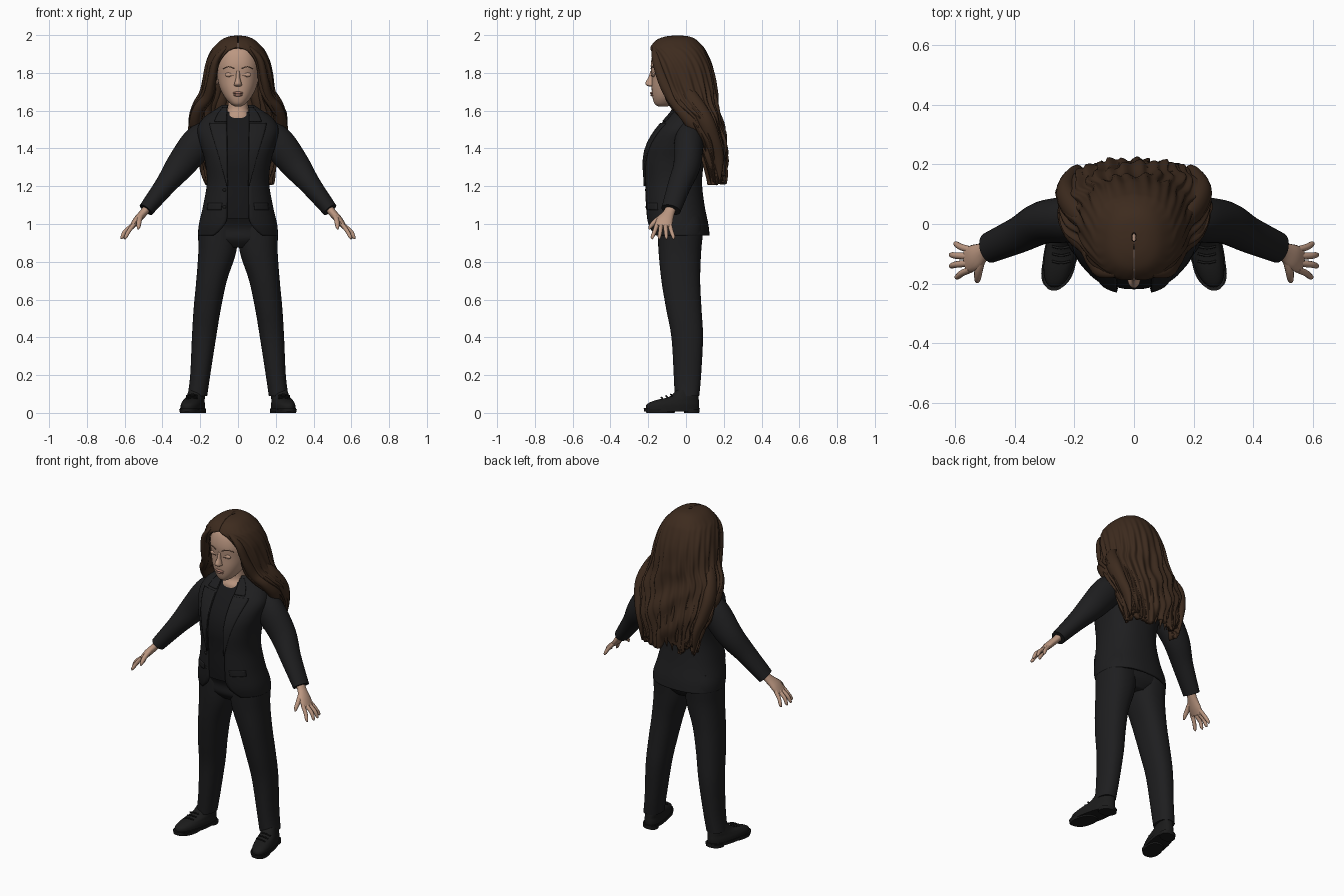
import bpy, bmesh, math, random
from mathutils import Vector

random.seed(4)
cube = bpy.data.objects.get("Cube")
if cube:
    bpy.data.objects.remove(cube)


def material(name, r, g, b):
    m = bpy.data.materials.new(name)
    m.use_nodes = True
    m.diffuse_color = (r, g, b, 1)
    node = m.node_tree.nodes["Principled BSDF"]
    node.inputs["Base Color"].default_value = (r, g, b, 1)
    node.inputs["Roughness"].default_value = 0.8
    return m


SUIT = material("black suit cloth", .013, .013, .014)
SHIRT = material("black shirt cloth", .009, .009, .010)
LEATHER = material("black leather", .011, .011, .011)
SKIN = material("skin", .50, .31, .22)
LIPS = material("lips", .40, .20, .15)
HAIR = material("brown hair", .047, .024, .013)
BROW = material("brow brown", .16, .09, .06)


def spline(rows, steps=5):
    """Smooth interpolation of rows of numbers."""
    out = []
    for i in range(len(rows) - 1):
        a, b, c, d = (rows[max(0, min(len(rows) - 1, i + k))] for k in (-1, 0, 1, 2))
        for s in range(steps):
            t = s / steps
            out.append(tuple(q + .5 * t * (r - p + t * (2*p - 5*q + 4*r - e + t * (3*(q - r) + e - p)))
                             for p, q, r, e in zip(a, b, c, d)))
    return out + [tuple(rows[-1])]


def row_at(rows, z):
    for a, b in zip(rows, rows[1:]):
        if a[0] <= z <= b[0]:
            t = (z - a[0]) / (b[0] - a[0])
            return [p + (q - p) * t for p, q in zip(a, b)]
    return rows[-1] if z > rows[-1][0] else rows[0]


def oval(row, start=0, count=40, n=2.3):
    """Horizontal ring from (z, centre x, half width, front y, back y)."""
    z, cx, w, f, b = row[:5]
    cy, d = (f + b) / 2, (b - f) / 2
    pts = []
    for i in range(count + (1 if start else 0)):
        a = start + (math.tau - 2 * start) * i / count
        s, c = math.sin(a), math.cos(a)
        pts.append(Vector((cx + w * math.copysign(abs(s) ** (2 / n), s),
                           cy - d * math.copysign(abs(c) ** (2 / n), c), z)))
    return pts


def front(rows, x, z, n=2.3):
    _, cx, w, f, b = row_at(rows, z)[:5]
    k = max(0, 1 - min(1, abs((x - cx) / w)) ** n) ** (1 / n)
    return (f + b) / 2 - (b - f) / 2 * k


def skin_grid(name, rings, mat, closed=True, thick=0, angle=50):
    bm = bmesh.new()
    vs = [[bm.verts.new(p) for p in ring] for ring in rings]
    n = len(rings[0])
    for lo, hi in zip(vs, vs[1:]):
        for j in range(n if closed else n - 1):
            k = (j + 1) % n
            bm.faces.new((lo[j], lo[k], hi[k], hi[j]))
    if closed:
        bm.faces.new(vs[0][::-1])
        bm.faces.new(vs[-1])
        bmesh.ops.recalc_face_normals(bm, faces=bm.faces)
    me = bpy.data.meshes.new(name)
    bm.to_mesh(me)
    bm.free()
    me.materials.append(mat)
    ob = bpy.data.objects.new(name, me)
    bpy.context.collection.objects.link(ob)
    if thick:
        mod = ob.modifiers.new("thickness", "SOLIDIFY")
        mod.thickness, mod.offset = thick, -1
    bpy.ops.object.select_all(action="DESELECT")
    ob.select_set(True)
    bpy.context.view_layer.objects.active = ob
    bpy.ops.object.shade_smooth_by_angle(angle=math.radians(angle))
    return ob


def loft(name, rows, mat, n=2.3):
    return skin_grid(name, [oval(r, n=n) for r in spline(rows)], mat)


def tube(name, path, mat, sides=16):
    """Tube through (x, y, z, thickness radius, sideways radius)."""
    pts = spline(path)
    rings = []
    for i, p in enumerate(pts):
        t = (Vector(pts[min(i + 1, len(pts) - 1)][:3]) - Vector(pts[max(i - 1, 0)][:3])).normalized()
        ref = Vector((0, 1, 0)) if abs(t.y) < .9 else Vector((1, 0, 0))
        b = (ref - t * t.dot(ref)).normalized()
        a = b.cross(t)
        rings.append([Vector(p[:3]) + b * p[4] * math.cos(math.tau * k / sides)
                      + a * p[3] * math.sin(math.tau * k / sides) for k in range(sides)])
    return skin_grid(name, rings, mat)


def ball(name, loc, size, mat):
    rows = []
    for i in range(9):
        a = math.pi * (.02 + .96 * i / 8) - math.pi / 2
        r = math.cos(a)
        rows.append((loc[2] + size[2] * math.sin(a), loc[0], size[0] * r, loc[1] - size[1] * r, loc[1] + size[1] * r))
    return skin_grid(name, [oval(r, count=16, n=2) for r in rows], mat)


# Jacket, open at the front
torso = spline([(.94, 0, .212, -.185, .125), (1.0, 0, .207, -.205, .118), (1.1, 0, .184, -.217, .098),
                (1.22, 0, .165, -.222, .085), (1.33, 0, .175, -.228, .095), (1.42, 0, .20, -.208, .105),
                (1.5, 0, .215, -.16, .1), (1.56, 0, .185, -.108, .085), (1.6, 0, .13, -.075, .06),
                (1.63, 0, .085, -.06, .05)], 6)
rings = []
for row in torso:
    gap = .058 + (max(0, 1.04 - row[0]) / .1) ** 2 * .07
    rings.append(oval(row, math.asin(min(.95, (gap / row[2]) ** 1.15)), 56))
skin_grid("jacket", rings, SUIT, closed=False, thick=.012)

# Shirt under the jacket
loft("shirt", [(z, 0, w - .016, f + .009, b - .02) for z, _, w, f, b in torso if 1.02 < z < 1.6][::3], SHIRT)


def plate(name, rows, mat, side, lift=.008):
    """Thin cloth plate on the jacket front from (z, inner x, outer x)."""
    rings = []
    for z, a, b in spline(rows, 4):
        xs = [a + (b - a) * i / 8 for i in range(9)]
        if side < 0:
            xs = [-x for x in xs[::-1]]
        rings.append([Vector((x, front(torso, x, z) - lift, z)) for x in xs])
    return skin_grid(name, rings, mat, closed=False, thick=.009)


LEFT_RIGHT = ((1, "left"), (-1, "right"))
for s, side in LEFT_RIGHT:
    # Jacket details
    plate(side + "_lapel", [(1.2, .056, .06), (1.35, .058, .10), (1.5, .06, .145), (1.535, .06, .15)], SUIT, s)
    plate(side + "_collar", [(1.545, .062, .125), (1.58, .06, .11), (1.62, .058, .08)], SUIT, s)
    plate(side + "_pocket_flap", [(1.075, .09, .165), (1.11, .085, .16)], SUIT, s, .005)

    # Sleeve
    tube(side + "_sleeve", [(s * .15, .025, 1.49, .075, .07), (s * .215, .015, 1.425, .088, .078),
                            (s * .305, .005, 1.31, .077, .072), (s * .385, -.035, 1.205, .056, .062),
                            (s * .487, -.08, 1.075, .041, .052)], SUIT, 24)

    # Hand with four fingers and a thumb
    tube(side + "_palm", [(s * .46, -.07, 1.11, .022, .028), (s * .5, -.09, 1.06, .021, .03),
                          (s * .535, -.112, 1.02, .02, .044), (s * .562, -.122, .985, .014, .043)], SKIN)
    for i, finger in enumerate(("index", "middle", "ring", "little")):
        y0, y1 = -.153 + .022 * i, -.178 + .037 * i
        tip = (.600, .619, .619, .604)[i]
        tube(f"{side}_{finger}_finger", [(s * .55, y0, 1.0, .012, .012), (s * (tip - .022), (y0 + y1) / 2, .962, .011, .011),
                                         (s * (tip - .006), y1, .932, .009, .009), (s * tip, y1, .92, .003, .003)], SKIN, 10)
    tube(side + "_thumb", [(s * .51, -.11, 1.05, .014, .016), (s * .522, -.155, 1.02, .014, .014),
                           (s * .526, -.185, .99, .011, .011), (s * .528, -.195, .972, .004, .004)], SKIN, 10)

    # Trouser leg
    loft(side + "_trouser_leg", [(.09, s * .215, .052, -.06, .07), (.2, s * .2, .053, -.065, .08),
                                 (.4, s * .18, .064, -.077, .09), (.55, s * .163, .072, -.105, .082),
                                 (.7, s * .14, .081, -.13, .075), (.85, s * .11, .1, -.145, .08),
                                 (.97, s * .106, .104, -.15, .09), (1.04, s * .1, .09, -.15, .08)], SUIT)

    # Shoe, turned slightly outward by a shear
    upper = loft(side + "_shoe", [(.02, s * .225, .055, -.212, .068), (.045, s * .225, .055, -.208, .07),
                                  (.066, s * .224, .05, -.165, .068), (.085, s * .222, .046, -.09, .066),
                                  (.12, s * .218, .042, -.05, .062)], LEATHER)
    sole = loft(side + "_sole", [(.008, s * .225, .058, -.222, .072), (.026, s * .225, .059, -.224, .073)], LEATHER)
    heel = loft(side + "_heel", [(0, s * .225, .048, -.01, .07), (.02, s * .225, .05, -.015, .072)], LEATHER)
    toe = loft(side + "_forefoot_sole", [(0, s * .225, .052, -.21, -.06), (.02, s * .225, .056, -.22, -.05)], LEATHER)
    for ob in (upper, sole, heel, toe):
        for v in ob.data.vertices:
            v.co.x -= s * .2 * v.co.y
    for i in range(3):
        y, z = -.125 + .025 * i, .078 + .008 * i
        tube(f"{side}_lace_{i + 1}", [(s * .215, y, z, .004, .004), (s * .245, y - .006, z + .004, .004, .004),
                                      (s * .275, y, z - .004, .004, .004)], LEATHER, 8)

for i in range(2):
    z = 1.18 - .09 * i
    ball(f"jacket_button_{i + 1}", (-.072, front(torso, -.072, z), z), (.009, .006, .009), LEATHER)

# Trouser seat
loft("trouser_seat", [(.875, 0, .08, -.11, .05), (.92, 0, .195, -.145, .083),
                      (.98, 0, .202, -.15, .09), (1.05, 0, .17, -.19, .075)], SUIT)

# Neck and head
loft("neck", [(1.54, 0, .085, -.10, .04), (1.575, 0, .07, -.096, .04), (1.605, 0, .056, -.078, .04),
              (1.65, 0, .052, -.075, .045), (1.7, 0, .052, -.07, .05)], SKIN)
head = [(1.622, 0, .015, -.145, -.1), (1.636, 0, .04, -.166, -.05), (1.67, 0, .07, -.177, 0),
        (1.72, 0, .096, -.182, .06), (1.78, 0, .11, -.182, .09), (1.85, 0, .115, -.186, .1),
        (1.92, 0, .1, -.165, .08), (1.96, 0, .06, -.11, .05)]
loft("head", head, SKIN)
head = spline(head)

# Face
loft("nose", [(1.728, 0, .012, -.195, -.16), (1.735, 0, .021, -.211, -.16), (1.748, 0, .018, -.215, -.16),
              (1.775, 0, .011, -.2, -.16), (1.81, 0, .01, -.188, -.16)], SKIN, 2)
ball("upper_lip", (0, -.178, 1.694), (.028, .012, .007), LIPS)
ball("lower_lip", (0, -.177, 1.682), (.024, .012, .007), LIPS)
for s, side in LEFT_RIGHT:
    ball(side + "_eyelid", (s * .045, front(head, .045, 1.79) + .004, 1.79), (.025, .009, .012), SKIN)
    tube(side + "_lash_line", [(s * x, front(head, x, 1.787) - .003, z, .002, .002)
                               for x, z in ((.024, 1.786), (.045, 1.783), (.068, 1.789))], BROW, 6)
    tube(side + "_eyebrow", [(s * x, front(head, x, z), z, .003, .003)
                             for x, z in ((.02, 1.822), (.05, 1.833), (.08, 1.822))], BROW, 6)
    ball(side + "_ear", (s * .113, -.03, 1.77), (.012, .022, .035), SKIN)

# Hair shell, open around the face, with strand ripples and a ragged end:
# z, centre, half width, front, back, opening angle in degrees
hair = spline([(1.25, 0, .175, .10, .205, 68), (1.35, 0, .205, .05, .215, 68), (1.45, 0, .242, .0, .208, 70),
               (1.55, 0, .256, -.06, .185, 66), (1.63, 0, .23, -.12, .168, 50), (1.7, 0, .195, -.15, .163, 42),
               (1.8, 0, .18, -.18, .148, 38), (1.86, 0, .168, -.19, .13, 33), (1.91, 0, .147, -.192, .108, 20),
               (1.94, 0, .125, -.187, .09, 1), (1.975, 0, .088, -.155, .055, 1), (1.992, 0, .05, -.11, .02, 1),
               (1.998, 0, .008, -.06, -.03, 1)], 6)
COUNT = 150
ends = [random.uniform(-.05, .025) for _ in range(COUNT // 5 + 2)]
rings = []
for row in hair:
    z = row[0]
    low = min(1, max(0, (1.97 - z) / .3))
    ring = oval(row, math.radians(max(.5, row[5])), COUNT, 2.3)
    for j, p in enumerate(ring):
        u = j / COUNT
        ripple = .006 * math.sin(46 * u * math.pi + 9 * z) + .005 * math.sin(22 * u * math.pi - 14 * z)
        ripple += .007 * math.sin(z * 34 + 5 * math.sin(u * 6)) * min(1, max(0, (1.75 - z) / .2))
        out = Vector((p.x, p.y - (row[3] + row[4]) / 2, 0)).normalized()
        p += out * ripple * low
        tail = max(0, (1.45 - z) / .2)
        t = j % 5 / 5
        p.z += tail ** 2 * (ends[j // 5] * (1 - t) + ends[j // 5 + 1] * t)
    rings.append(ring)
skin_grid("hair", rings, HAIR, closed=False, thick=.024, angle=70)

# Loose wavy locks beside the face and over the back of the shoulders
for s, side in LEFT_RIGHT:
    tube(side + "_front_lock", [(s * .06, -.165, 1.935, .01, .015), (s * .115, -.155, 1.87, .018, .025),
                                (s * .14, -.12, 1.76, .022, .03), (s * .16, -.07, 1.67, .028, .035),
                                (s * .205, -.02, 1.61, .032, .04), (s * .225, .04, 1.53, .033, .04),
                                (s * .2, .09, 1.44, .025, .03), (s * .195, .12, 1.35, .016, .02),
                                (s * .18, .15, 1.25, .002, .002)], HAIR)
    tube(side + "_shoulder_lock", [(s * .16, .0, 1.72, .02, .03), (s * .205, .05, 1.64, .03, .04),
                                   (s * .228, .1, 1.55, .034, .045), (s * .215, .14, 1.45, .03, .04),
                                   (s * .19, .17, 1.35, .02, .03), (s * .175, .18, 1.22, .002, .002)], HAIR)
for i in range(9):
    x = -.15 + .0375 * i
    y = .185 - 1.2 * x * x
    tube(f"back_lock_{i + 1}", [(x * 1.15, y - .005, 1.5, .012, .014), (x * 1.08, y + .012, 1.38, .015, .018),
                                (x, y + .008, 1.28, .011, .014),
                                (x * .95, y, 1.2 + random.uniform(0, .03), .001, .001)], HAIR, 10)
